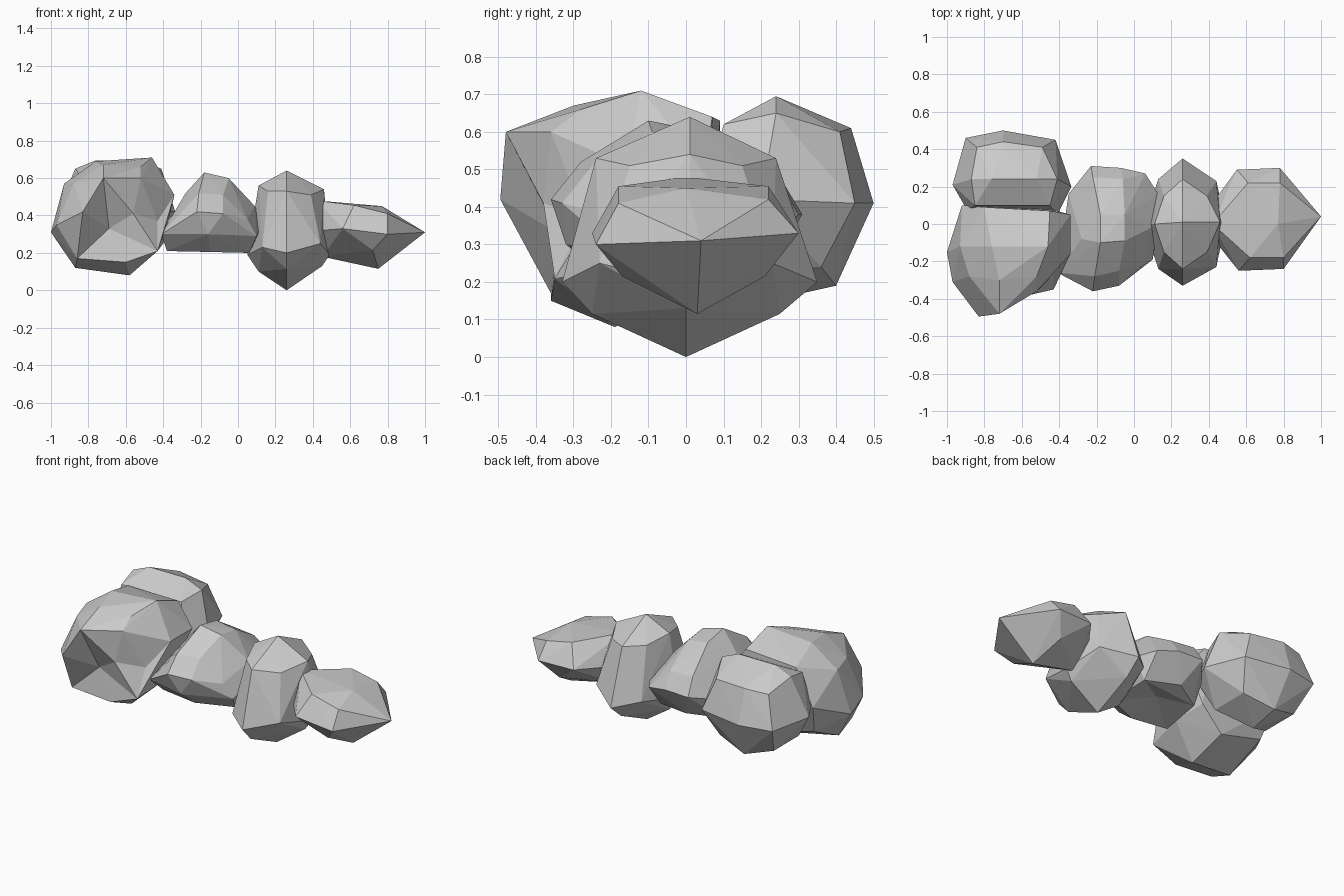
import bpy, bmesh
from mathutils import Vector


def rock(name, points, dents=()):
    """Flat-faced boulder: convex hull around corner points; dents push a corner inward."""
    bm = bmesh.new()
    for p in points:
        bm.verts.new(p)
    for start, _ in dents:
        bm.verts.new(start)
    res = bmesh.ops.convex_hull(bm, input=bm.verts[:])
    loose = {g for g in res["geom_interior"] + res["geom_unused"]
             if isinstance(g, bmesh.types.BMVert)}
    bmesh.ops.delete(bm, geom=list(loose), context='VERTS')
    bmesh.ops.recalc_face_normals(bm, faces=bm.faces[:])
    for start, end in dents:
        v = min(bm.verts, key=lambda v: (v.co - Vector(start)).length)
        if (v.co - Vector(start)).length < 0.001:
            v.co = end
    me = bpy.data.meshes.new(name)
    bm.to_mesh(me)
    bm.free()
    ob = bpy.data.objects.new(name, me)
    bpy.context.collection.objects.link(ob)
    return ob


# pointed rock at the right end
rock("right_rock", [
    (1.0, 0.04, 0.31),
    (0.56, -0.25, 0.33), (0.80, -0.24, 0.30), (0.55, 0.29, 0.33), (0.78, 0.30, 0.33),
    (0.62, -0.18, 0.455), (0.80, -0.18, 0.41), (0.61, 0.22, 0.455), (0.78, 0.22, 0.42),
    (0.42, 0.0, 0.48), (0.77, 0.0, 0.45),
    (0.75, 0.03, 0.115), (0.45, 0.03, 0.18), (0.72, -0.17, 0.215), (0.70, 0.21, 0.215),
    (0.44, -0.10, 0.32), (0.44, 0.14, 0.32)])

# tall rock, pointed at top and bottom
tall = [(0.26, 0.01, 0.64), (0.26, 0.0, 0.0),
        (0.11, 0.0, 0.56), (0.46, 0.01, 0.54), (0.05, 0.0, 0.19), (0.49, 0.01, 0.19),
        (0.11, 0.0, 0.10), (0.45, 0.0, 0.13)]
for s in (-1, 1):
    tall += [(0.26, s * 0.24, 0.53), (0.26, s * 0.34 + 0.01, 0.20),
             (0.26, s * 0.25, 0.115), (0.13, s * 0.24, 0.23), (0.44, s * 0.23, 0.25),
             (0.16, s * 0.15, 0.53), (0.39, s * 0.15, 0.51)]
rock("tall_rock", tall)

# broad middle rock, hollowed a little underneath
rock("middle_rock", [
    (-0.18, -0.10, 0.63), (-0.05, -0.09, 0.60), (-0.18, 0.05, 0.60), (-0.05, 0.05, 0.58),
    (-0.28, -0.08, 0.52), (0.09, -0.02, 0.45), (0.13, 0.0, 0.36), (0.13, 0.16, 0.33),
    (-0.21, -0.28, 0.52), (-0.08, -0.25, 0.51),
    (-0.22, -0.36, 0.42), (-0.08, -0.33, 0.41), (0.05, -0.22, 0.38),
    (-0.41, -0.26, 0.30), (0.10, -0.19, 0.29), (-0.16, -0.32, 0.30),
    (-0.23, 0.31, 0.38), (-0.07, 0.30, 0.38), (0.06, 0.27, 0.35),
    (-0.22, 0.25, 0.48), (-0.06, 0.24, 0.47), (-0.35, 0.16, 0.34),
    (-0.38, -0.17, 0.21), (0.06, -0.11, 0.20), (-0.15, -0.20, 0.205),
    (-0.33, 0.12, 0.21), (-0.15, 0.22, 0.23), (0.06, 0.16, 0.21)],
    dents=[((-0.16, 0.0, 0.18), (-0.16, 0.0, 0.26))])

# front left boulder, chipped inward on its front face
rock("front_left_rock", [
    (-0.92, 0.10, 0.42), (-0.45, 0.08, 0.45), (-0.80, 0.09, 0.63),
    (-0.45, 0.07, 0.64), (-0.34, 0.05, 0.51), (-0.34, -0.16, 0.51),
    (-0.46, -0.12, 0.71), (-0.76, -0.12, 0.69), (-0.93, -0.12, 0.57),
    (-0.72, -0.30, 0.67), (-0.52, -0.28, 0.66), (-0.88, -0.28, 0.57),
    (-0.72, -0.48, 0.60), (-0.52, -0.36, 0.60), (-0.83, -0.495, 0.42),
    (-0.43, -0.28, 0.50),
    (-0.97, -0.31, 0.35), (-1.0, -0.15, 0.31),
    (-0.86, -0.36, 0.17), (-0.60, -0.36, 0.15), (-0.43, -0.35, 0.21),
    (-0.87, -0.22, 0.12), (-0.58, -0.19, 0.08), (-0.40, -0.12, 0.25),
    (-0.60, 0.03, 0.17), (-0.88, 0.03, 0.24), (-0.45, 0.05, 0.30)],
    dents=[((-0.69, -0.47, 0.33), (-0.69, -0.34, 0.33)),
           ((-0.56, -0.44, 0.41), (-0.56, -0.38, 0.41)),
           ((-0.43, -0.36, 0.37), (-0.43, -0.27, 0.37))])

# back left boulder
rock("back_left_rock", [
    (-0.87, 0.24, 0.65), (-0.76, 0.24, 0.695), (-0.52, 0.24, 0.695), (-0.41, 0.24, 0.65),
    (-0.84, 0.41, 0.60), (-0.70, 0.44, 0.61), (-0.49, 0.41, 0.60),
    (-0.90, 0.46, 0.41), (-0.70, 0.5, 0.41), (-0.42, 0.45, 0.41),
    (-0.97, 0.21, 0.42), (-0.335, 0.20, 0.42),
    (-0.85, 0.10, 0.62), (-0.45, 0.10, 0.62), (-0.89, 0.07, 0.42), (-0.41, 0.05, 0.42),
    (-0.67, 0.40, 0.19), (-0.67, 0.22, 0.15), (-0.84, 0.36, 0.24), (-0.48, 0.36, 0.24),
    (-0.84, 0.12, 0.24), (-0.48, 0.12, 0.24)])
